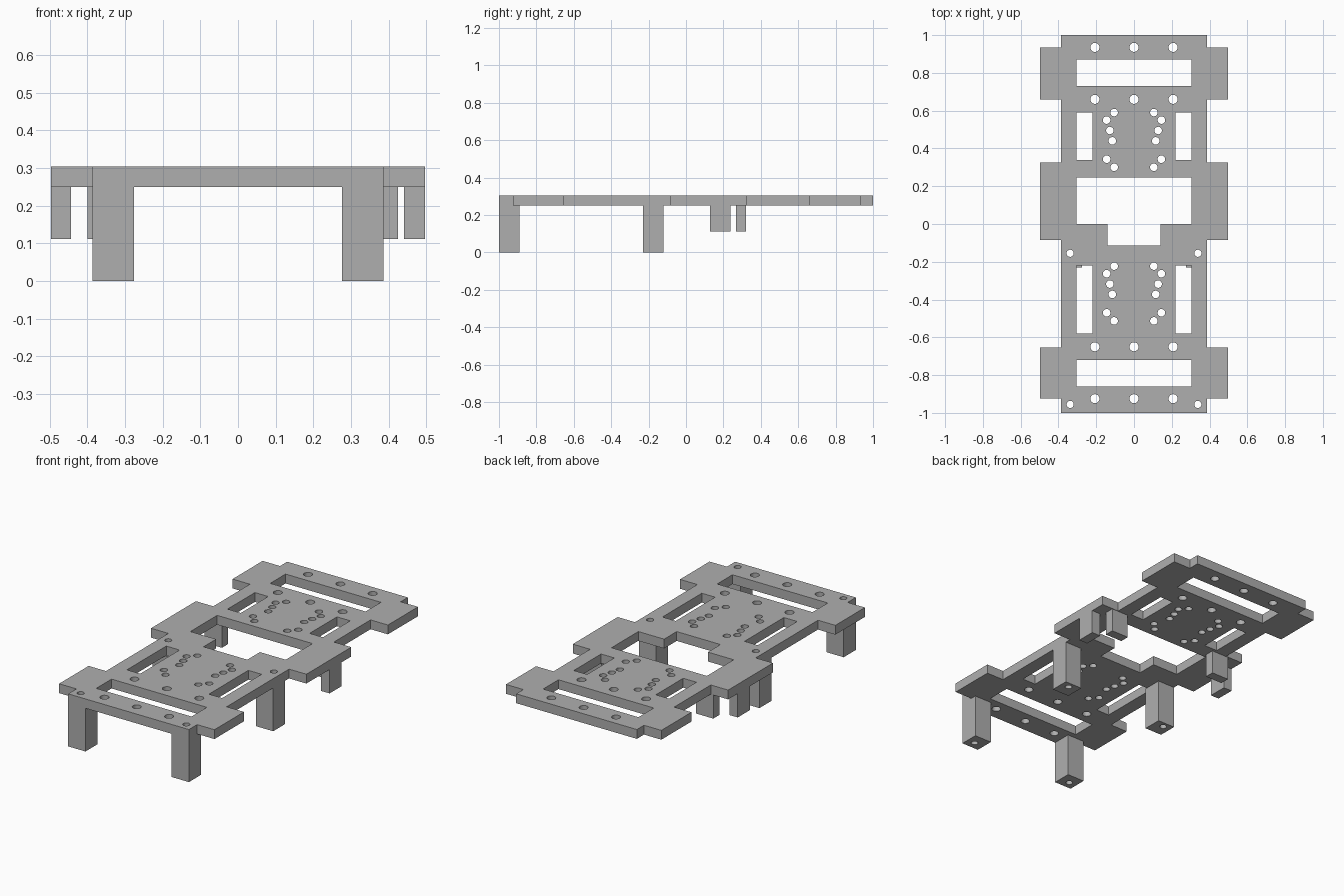
import bpy, bmesh
from math import cos, sin, tau

cube = bpy.data.objects.get("Cube")
if cube:
    bpy.data.objects.remove(cube, do_unlink=True)

grey = bpy.data.materials.new("plain_grey")
grey.use_nodes = True
grey.diffuse_color = (0.43, 0.43, 0.43, 1)
grey.node_tree.nodes["Principled BSDF"].inputs["Base Color"].default_value = (0.43, 0.43, 0.43, 1)

BOTTOM, TOP = 0.25, 0.304


def rect(x0, x1, y0, y1):
    return [(x0, y0), (x1, y0), (x1, y1), (x0, y1)]


def circle(x, y, r, n=24):
    return [(x + r * cos(tau * i / n), y + r * sin(tau * i / n)) for i in range(n)]


def mirrored(half):
    """Close a right-hand profile with its mirror image."""
    return half + [(-x, y) for x, y in reversed(half)]


def extrude(name, loops, z0, z1):
    """Solid from an outline and its holes, between two heights."""
    curve = bpy.data.curves.new(name + "_profile", 'CURVE')
    curve.dimensions, curve.fill_mode = '2D', 'BOTH'
    curve.extrude = (z1 - z0) / 2
    for loop in loops:
        spline = curve.splines.new('POLY')
        spline.points.add(len(loop) - 1)
        for point, (x, y) in zip(spline.points, loop):
            point.co = (x, y, 0, 1)
        spline.use_cyclic_u = True
    helper = bpy.data.objects.new(name + "_profile", curve)
    bpy.context.collection.objects.link(helper)
    bpy.context.view_layer.update()
    graph = bpy.context.evaluated_depsgraph_get()
    mesh = bpy.data.meshes.new_from_object(helper.evaluated_get(graph))
    bpy.data.objects.remove(helper, do_unlink=True)
    bm = bmesh.new()
    bm.from_mesh(mesh)
    bmesh.ops.remove_doubles(bm, verts=bm.verts, dist=1e-5)
    bmesh.ops.recalc_face_normals(bm, faces=bm.faces)
    bmesh.ops.translate(bm, verts=bm.verts, vec=(0, 0, (z0 + z1) / 2))
    for face in bm.faces:
        face.smooth = False
    bm.to_mesh(mesh)
    bm.free()
    mesh.name = name
    mesh.materials.clear()
    mesh.materials.append(grey)
    obj = bpy.data.objects.new(name, mesh)
    bpy.context.collection.objects.link(obj)
    return obj


# Plate outline with three pairs of side tabs
W, TAB = 0.386, 0.497
half = [(W, -1)]
for y0, y1 in ((-0.925, -0.655), (-0.085, 0.325), (0.66, 0.935)):
    half += [(W, y0), (TAB, y0), (TAB, y1), (W, y1)]
half.append((W, 1))
loops = [mirrored(half)]

# Cross slots, side slots and the notched middle opening
S = 0.305
loops += [rect(-S, S, 0.73, 0.87), rect(-S, S, -0.86, -0.72)]
for y0, y1 in ((0.34, 0.59), (-0.58, -0.22)):
    loops += [rect(0.22, S, y0, y1), rect(-S, -0.22, y0, y1)]
loops.append(mirrored([(0.14, -0.115), (0.14, 0), (S, 0), (S, 0.245)]))

# Rows of large bolt holes
for y in (-0.925, -0.65, 0.66, 0.935):
    loops += [circle(x, y, 0.024) for x in (-0.207, 0, 0.207)]

# Two mirrored patterns of small holes
pattern = [(0.105, 0.59), (0.145, 0.55), (0.128, 0.495),
           (0.115, 0.44), (0.145, 0.343), (0.105, 0.3)]
for shift in (0, -0.813):
    for x, y in pattern:
        loops += [circle(side * x, y + shift, 0.02) for side in (-1, 1)]

# Holes that run on through the legs
leg_rows = {"front": (-1.0, -0.89, -0.955), "middle": (-0.23, -0.12, -0.155)}
for y0, y1, hole_y in leg_rows.values():
    loops += [circle(side * 0.338, hole_y, 0.019) for side in (-1, 1)]
extrude("plate", loops, BOTTOM, TOP)

# Long drilled legs
for side, label in ((-1, "right"), (1, "left")):
    xs = sorted((side * 0.276, side * W))
    for row, (y0, y1, hole_y) in leg_rows.items():
        extrude(f"{row}_{label}_leg",
                [rect(*xs, y0, y1), circle(side * 0.338, hole_y, 0.019)], 0, BOTTOM)

# Short posts under the middle tabs
for label, outer, inner in (("right", (-0.497, -0.443), (-0.4, -0.29)),
                            ("left", (0.441, 0.497), (0.315, 0.425))):
    extrude(f"outer_{label}_post", [rect(*outer, 0.127, 0.237)], 0.112, BOTTOM)
    extrude(f"inner_{label}_post", [rect(*inner, 0.267, 0.322)], 0.112, BOTTOM)
